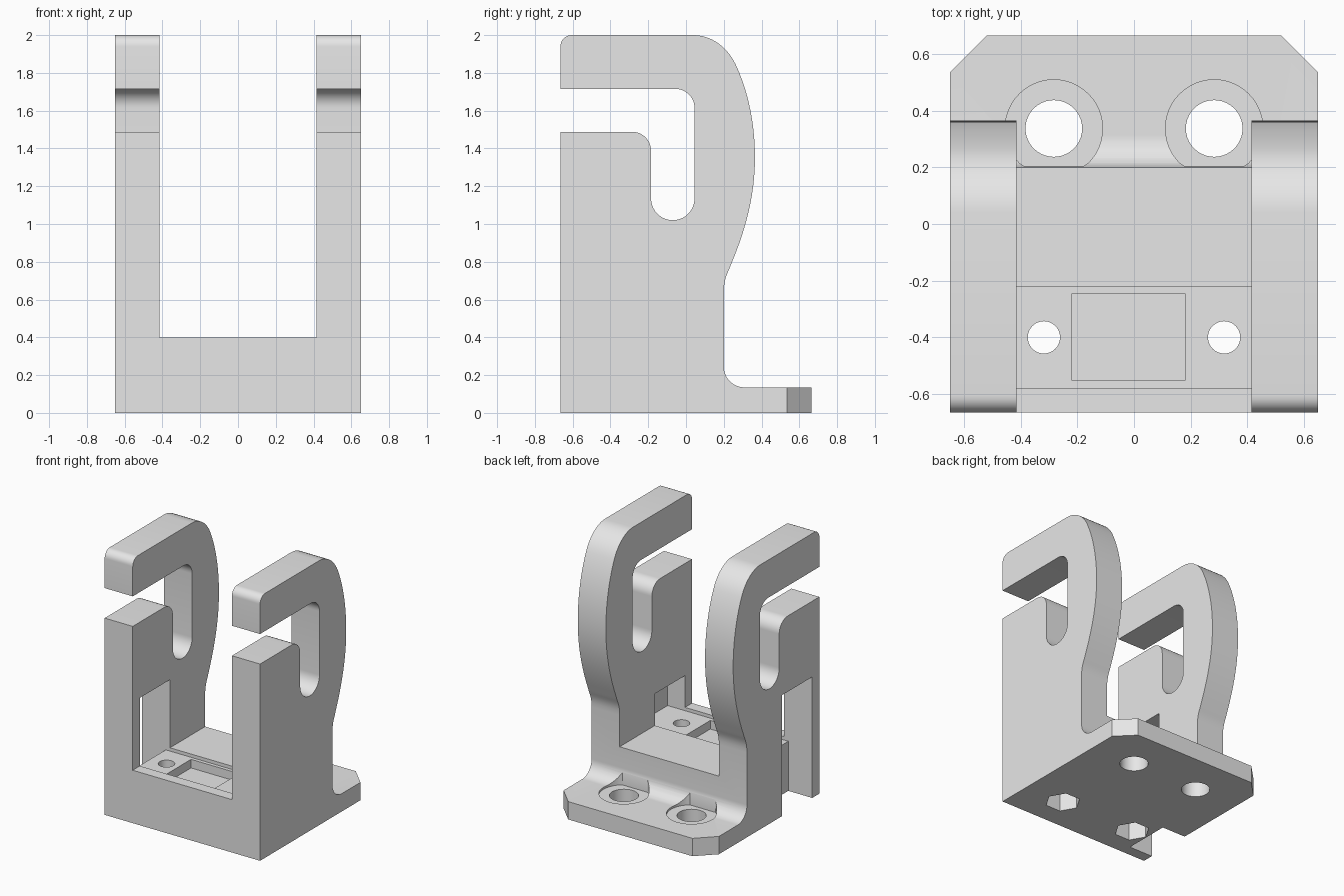
import bpy, bmesh, math
from mathutils import Vector
from mathutils.geometry import interpolate_bezier

cube = bpy.data.objects.get("Cube")
if cube:
    bpy.data.objects.remove(cube, do_unlink=True)

grey = bpy.data.materials.new("plain grey")
grey.use_nodes = True
grey.diffuse_color = (0.8, 0.8, 0.8, 1)
grey.node_tree.nodes["Principled BSDF"].inputs["Base Color"].default_value = (0.8, 0.8, 0.8, 1)


def arc(cy, cz, r, start, end, n=12):
    angles = [math.radians(start + (end - start) * i / n) for i in range(n + 1)]
    return [(cy + r * math.cos(a), cz + r * math.sin(a)) for a in angles]


def bezier(a, b, c, d, n=12):
    pts = interpolate_bezier(*(Vector((*p, 0)) for p in (a, b, c, d)), n)
    return [(p.x, p.y) for p in pts[1:]]


def prism(name, outline, axis, low, high):
    """Extrude a flat outline along x (outline in y, z) or z (outline in x, y)."""
    bm = bmesh.new()
    place = (lambda a, b: (low, a, b)) if axis == "x" else (lambda a, b: (a, b, low))
    face = bm.faces.new([bm.verts.new(place(*p)) for p in outline])
    moved = bmesh.ops.extrude_face_region(bm, geom=[face])["geom"]
    step = Vector((high - low, 0, 0) if axis == "x" else (0, 0, high - low))
    bmesh.ops.translate(bm, vec=step, verts=[v for v in moved if isinstance(v, bmesh.types.BMVert)])
    bmesh.ops.recalc_face_normals(bm, faces=bm.faces)
    mesh = bpy.data.meshes.new(name)
    bm.to_mesh(mesh)
    bm.free()
    mesh.materials.append(grey)
    obj = bpy.data.objects.new(name, mesh)
    bpy.context.collection.objects.link(obj)
    return obj


def box(x0, x1, y0, y1, z0, z1):
    return prism("cutter", [(x0, y0), (x1, y0), (x1, y1), (x0, y1)], "z", z0, z1)


def hole(x, y, r, z0, z1, sides=40, y_min=-9):
    ring = [(px, max(py, y_min)) for px, py in arc(x, y, r, 0, 360, sides)[:-1]]
    return prism("cutter", ring, "z", z0, z1)


# Side profile: foot, back curve, hooked arm and slot
front, back, half = -0.665, 0.665, 0.65
profile = [(front, 0), (back, 0), (back, 0.135)]
profile += arc(0.31, 0.245, 0.11, 270, 180)
profile += [(0.2, 0.64)]
profile += bezier((0.2, 0.64), (0.2, 0.72), (0.225, 0.745), (0.24, 0.79), 8)
profile += bezier((0.24, 0.79), (0.32, 0.98), (0.365, 1.16), (0.365, 1.35))
profile += bezier((0.365, 1.35), (0.365, 1.53), (0.33, 1.7), (0.265, 1.84))
profile += bezier((0.265, 1.84), (0.22, 1.94), (0.13, 2), (0.04, 2))
profile += arc(front + 0.06, 1.94, 0.06, 90, 180, 8)
profile += [(front, 1.715)]
profile += arc(-0.055, 1.615, 0.1, 90, 0)
profile += arc(-0.07, 1.135, 0.115, 0, -180, 20)
profile += arc(-0.285, 1.388, 0.1, 0, 90)
profile += [(front, 1.488)]
bracket = prism("hooked_bracket", profile, "x", -half, half)

# Gap between the arms, shallow seat recess with side pocket, and cable opening
cutters = [
    box(-0.415, 0.415, -1, 1, 0.4, 2.2),
    box(-0.41, 0.56, -0.58, -0.22, 0.375, 0.64),
    box(-0.8, -0.4, -0.58, -0.22, 0.375, 0.915),
    box(-0.8, -0.45, -0.58, -0.22, -0.1, 0.5),
    box(-0.22, 0.182, -0.55, -0.247, 0.31, 0.5),
]

for side in (-1, 1):
    # Foot chamfer
    corner = [(side * 0.52, back), (side * half, 0.535), (side * 0.8, 0.385),
              (side * 0.8, 0.9), (side * 0.285, 0.9)]
    cutters.append(prism("cutter", corner, "z", -0.1, 0.2))
    # Rear mounting hole and its sunken washer seat
    cutters.append(hole(side * 0.283, 0.337, 0.172, 0.12, 0.39, 48, 0.204))
    cutters.append(hole(side * 0.283, 0.337, 0.1, -0.1, 0.2))
    # Front screw hole with hexagonal nut pocket below
    cutters.append(hole(side * 0.318, -0.4, 0.057, -0.1, 0.5, 32))
    cutters.append(hole(side * 0.318, -0.4, 0.125, -0.1, 0.2, 6))

bpy.context.view_layer.objects.active = bracket
bracket.select_set(True)
for cutter in cutters:
    cutter.hide_render = True
    mod = bracket.modifiers.new("cut", "BOOLEAN")
    mod.operation = "DIFFERENCE"
    mod.solver = "EXACT"
    mod.object = cutter
    bpy.ops.object.modifier_apply(modifier=mod.name)
    bpy.data.objects.remove(cutter, do_unlink=True)

bpy.ops.object.shade_smooth_by_angle(angle=math.radians(30))
